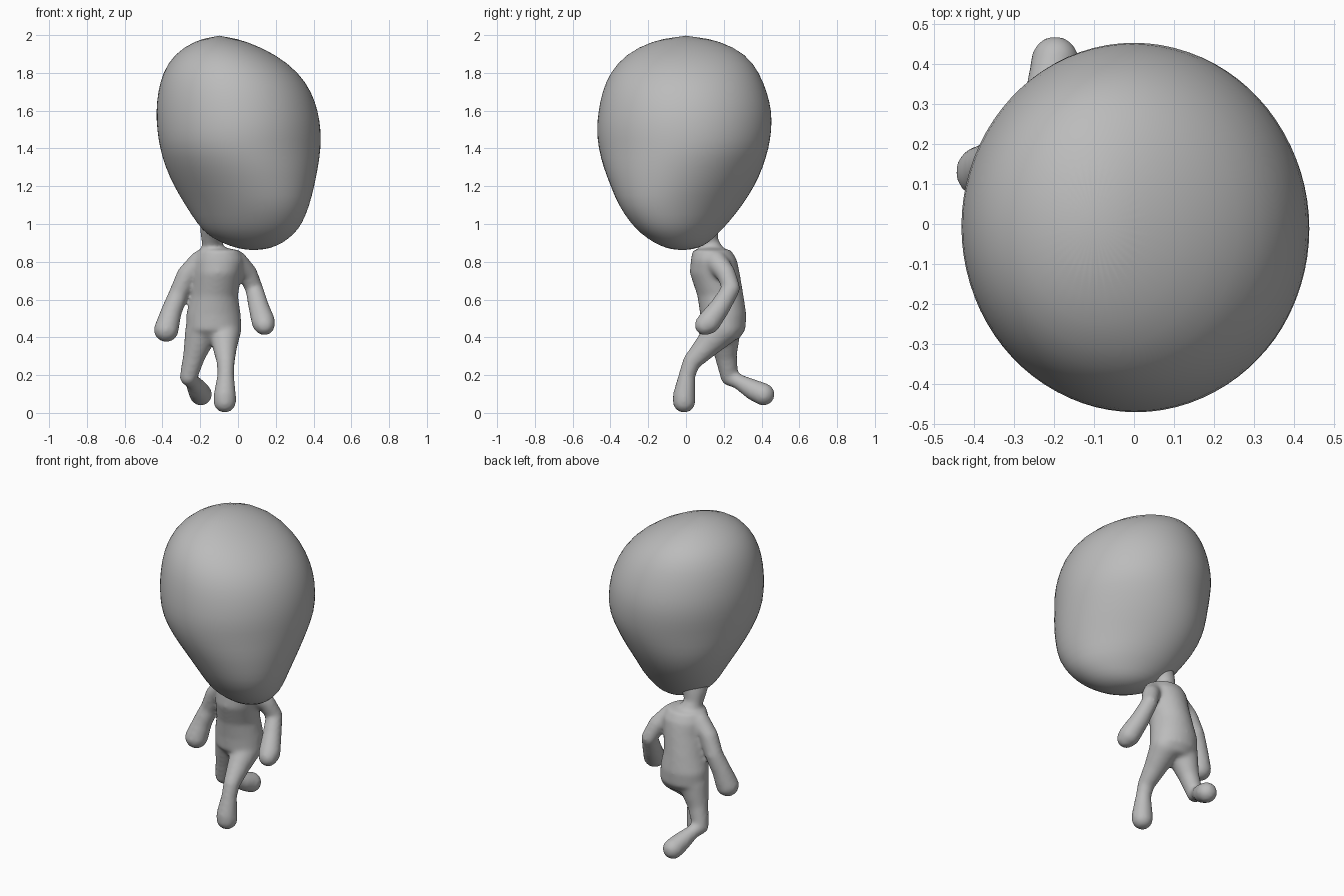
import bpy, bmesh, math
from mathutils import Vector

cube = bpy.data.objects.get("Cube")
if cube:
    bpy.data.objects.remove(cube, do_unlink=True)

skin = bpy.data.materials.new("plain_grey")
skin.use_nodes = True
GREY = (0.5, 0.5, 0.5, 1)
skin.diffuse_color = GREY
skin.node_tree.nodes["Principled BSDF"].inputs["Base Color"].default_value = GREY


def loft(bm, rings, bottom, top, sides=24, skew=lambda z: 0):
    """Skin stacked ovals given as (z, x_min, x_max, y_min, y_max)."""
    loops = []
    for z, x0, x1, y0, y1 in rings:
        loop = []
        for i in range(sides):
            t = math.tau * i / sides
            x = (x0 + x1) / 2 + (x1 - x0) / 2 * math.cos(t)
            y = (y0 + y1) / 2 + (y1 - y0) / 2 * math.sin(t + skew(z))
            loop.append(bm.verts.new((x, y, z)))
        loops.append(loop)
    low, high = bm.verts.new(bottom), bm.verts.new(top)
    for i in range(sides):
        j = (i + 1) % sides
        for a, b in zip(loops, loops[1:]):
            bm.faces.new((a[i], a[j], b[j], b[i]))
        bm.faces.new((low, loops[0][j], loops[0][i]))
        bm.faces.new((high, loops[-1][i], loops[-1][j]))


def ball_directions():
    ball = bmesh.new()
    bmesh.ops.create_icosphere(ball, subdivisions=3, radius=1)
    directions = [v.co.copy() for v in ball.verts]
    ball.free()
    return directions


DIRECTIONS = ball_directions()


def limb(bm, path):
    """Chain of tapered capsules through (x, y, z, radius) points."""
    for pair in zip(path, path[1:]):
        points = [bm.verts.new(Vector((x, y, z)) + d * r)
                  for x, y, z, r in pair for d in DIRECTIONS]
        bmesh.ops.convex_hull(bm, input=points)
        loose = [v for v in bm.verts if not v.link_faces]
        bmesh.ops.delete(bm, geom=loose, context="VERTS")


def finish(bm, name):
    bmesh.ops.recalc_face_normals(bm, faces=bm.faces)
    mesh = bpy.data.meshes.new(name)
    bm.to_mesh(mesh)
    bm.free()
    mesh.materials.append(skin)
    mesh.shade_smooth()
    obj = bpy.data.objects.new(name, mesh)
    bpy.context.collection.objects.link(obj)
    return obj


# Oversized head, leaning away from the neck towards the chin
bm = bmesh.new()
loft(bm, [
    (0.87, 0.00, 0.17, -0.10, 0.06), (0.90, -0.09, 0.24, -0.17, 0.12),
    (0.95, -0.17, 0.30, -0.24, 0.17), (1.0, -0.215, 0.34, -0.29, 0.22),
    (1.1, -0.28, 0.38, -0.36, 0.30), (1.2, -0.34, 0.405, -0.40, 0.365),
    (1.3, -0.385, 0.425, -0.44, 0.41), (1.4, -0.415, 0.44, -0.465, 0.44),
    (1.5, -0.43, 0.44, -0.475, 0.455), (1.6, -0.435, 0.425, -0.465, 0.455),
    (1.7, -0.425, 0.39, -0.445, 0.43), (1.8, -0.40, 0.325, -0.405, 0.39),
    (1.9, -0.34, 0.20, -0.32, 0.32), (1.97, -0.23, 0.04, -0.18, 0.18),
], (0.08, -0.02, 0.86), (-0.1, 0, 2.0), 40,
    lambda z: -0.3 * min(1, max(0, (1.4 - z) / 0.3)))
head = finish(bm, "head")
rounding = head.modifiers.new("round", "SUBSURF")
rounding.levels = rounding.render_levels = 1

# Body: torso, neck and limbs fused into one skin
bm = bmesh.new()
loft(bm, [
    (0.39, -0.23, -0.02, 0.12, 0.28), (0.44, -0.275, 0.02, 0.08, 0.315),
    (0.52, -0.275, 0.015, 0.075, 0.32), (0.62, -0.25, 0.0, 0.06, 0.305),
    (0.74, -0.235, 0.02, 0.02, 0.285), (0.81, -0.235, 0.035, 0.025, 0.27),
    (0.86, -0.215, 0.01, 0.035, 0.24),
], (-0.13, 0.2, 0.37), (-0.12, 0.14, 0.885))
limb(bm, [(-0.12, 0.15, 0.82, 0.07), (-0.14, 0.12, 0.9, 0.052),
          (-0.13, 0.1, 0.96, 0.07), (-0.1, 0.07, 1.03, 0.1)])
# Left arm, elbow bent back
limb(bm, [(-0.01, 0.16, 0.8, 0.06), (0.05, 0.21, 0.74, 0.052), (0.085, 0.24, 0.66, 0.047),
          (0.11, 0.18, 0.56, 0.055), (0.135, 0.12, 0.48, 0.063), (0.14, 0.1, 0.465, 0.055)])
# Right arm, hanging
limb(bm, [(-0.2, 0.15, 0.8, 0.06), (-0.27, 0.16, 0.73, 0.055), (-0.315, 0.17, 0.63, 0.052),
          (-0.355, 0.15, 0.53, 0.056), (-0.38, 0.13, 0.44, 0.066)])
# Left leg, stepping forward
limb(bm, [(-0.07, 0.2, 0.45, 0.09), (-0.07, 0.11, 0.355, 0.066), (-0.065, 0.03, 0.27, 0.048),
          (-0.065, 0.005, 0.2, 0.044), (-0.07, -0.01, 0.09, 0.06), (-0.07, -0.01, 0.06, 0.06)])
# Right leg, trailing with the foot lifted behind
limb(bm, [(-0.19, 0.2, 0.44, 0.09), (-0.23, 0.21, 0.31, 0.06), (-0.262, 0.23, 0.19, 0.047),
          (-0.24, 0.28, 0.165, 0.04), (-0.21, 0.36, 0.12, 0.056), (-0.197, 0.41, 0.098, 0.06)])
body = finish(bm, "body")
fuse = body.modifiers.new("fuse", "REMESH")
fuse.mode = "VOXEL"
fuse.voxel_size = 0.011
fuse.use_smooth_shade = True
relax = body.modifiers.new("relax", "SMOOTH")
relax.factor = 0.5
relax.iterations = 10
